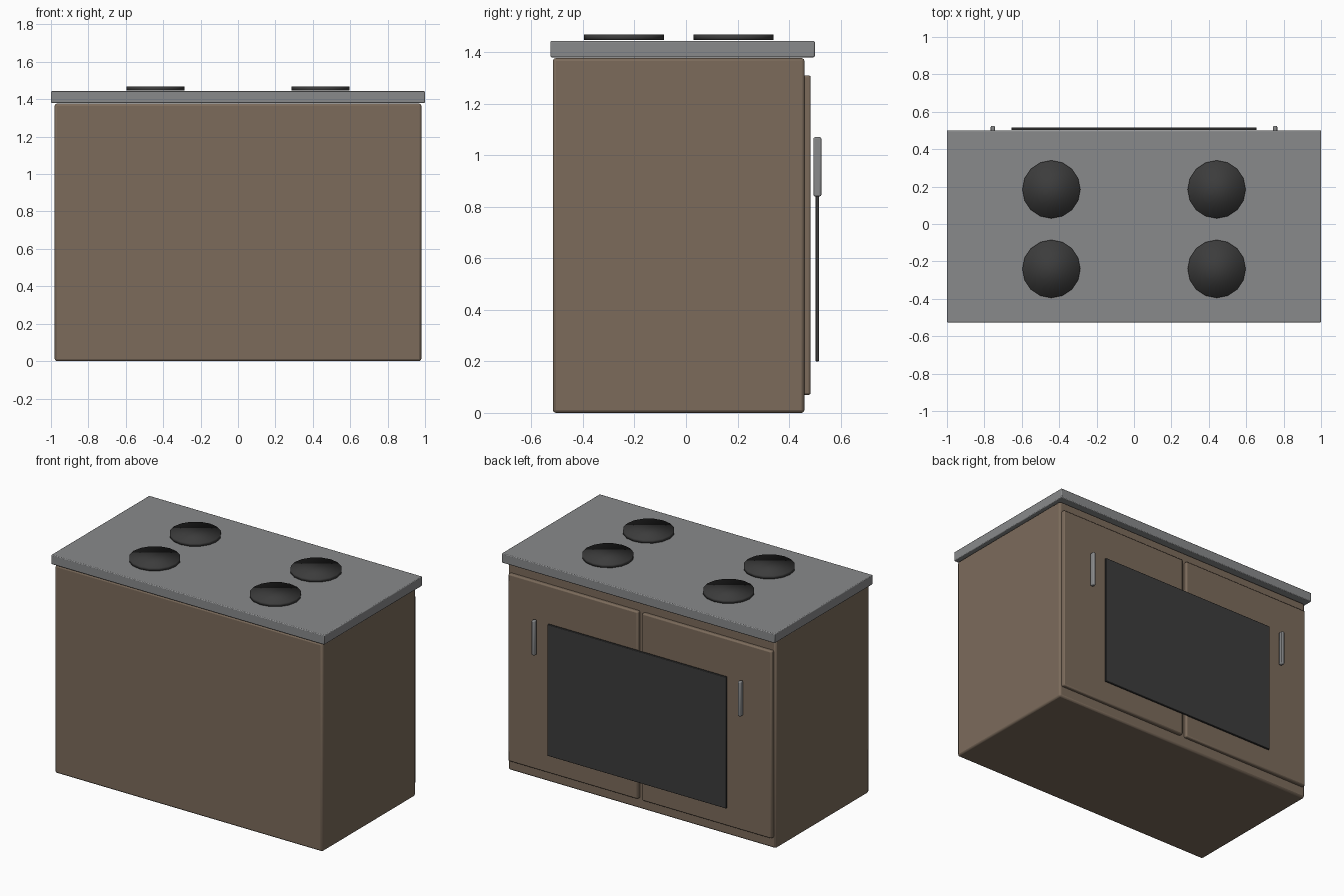
import bpy
import math

cube = bpy.data.objects.get("Cube")
if cube:
    bpy.data.objects.remove(cube, do_unlink=True)


def make_material(name, rgb):
    mat = bpy.data.materials.new(name)
    mat.use_nodes = True
    color = (*rgb, 1.0)
    mat.diffuse_color = color
    mat.node_tree.nodes["Principled BSDF"].inputs["Base Color"].default_value = color
    return mat


brown = make_material("brown cabinet", (0.20, 0.147, 0.105))
grey = make_material("grey metal", (0.25, 0.255, 0.26))
black = make_material("dark glass", (0.045, 0.045, 0.045))


def box(name, mat, low, high, bevel, segments=2):
    """Bevelled box spanning two opposite corners."""
    center = [(a + b) / 2 for a, b in zip(low, high)]
    bpy.ops.mesh.primitive_cube_add(size=1, location=center)
    obj = bpy.context.object
    obj.name = name
    obj.scale = [b - a for a, b in zip(low, high)]
    bpy.ops.object.transform_apply(location=False, rotation=False, scale=True)
    obj.data.materials.append(mat)
    mod = obj.modifiers.new("Rounded edges", 'BEVEL')
    mod.width = bevel
    mod.segments = segments
    bpy.ops.object.shade_smooth_by_angle(angle=math.radians(50))
    return obj


# Cabinet and worktop
box("cabinet_body", brown, (-0.98, -0.517, 0), (0.98, 0.46, 1.377), 0.012)
box("worktop", grey, (-1, -0.526, 1.38), (1, 0.5, 1.443), 0.005)

# Doors and handles on the back, one per side
for side, s in (("left", 1), ("right", -1)):
    inner, outer = s * 0.015, s * 0.965
    box(side + "_door", brown, (min(inner, outer), 0.45, 0.07),
        (max(inner, outer), 0.484, 1.31), 0.008)
    box(side + "_handle", grey, (s * 0.755 - 0.011, 0.495, 0.84),
        (s * 0.755 + 0.011, 0.525, 1.07), 0.006)

# Dark oven window
box("oven_window", black, (-0.655, 0.502, 0.2), (0.655, 0.516, 1.07), 0.003)

# Four hotplates with fully smooth shading
for side, x in (("left", 0.442), ("right", -0.442)):
    for row, y in (("front", -0.24), ("rear", 0.185)):
        bpy.ops.mesh.primitive_cylinder_add(vertices=16, radius=0.155, depth=0.021,
                                            location=(x, y, 1.457))
        plate = bpy.context.object
        plate.name = f"{row}_{side}_hotplate"
        plate.data.materials.append(black)
        bpy.ops.object.shade_smooth()
